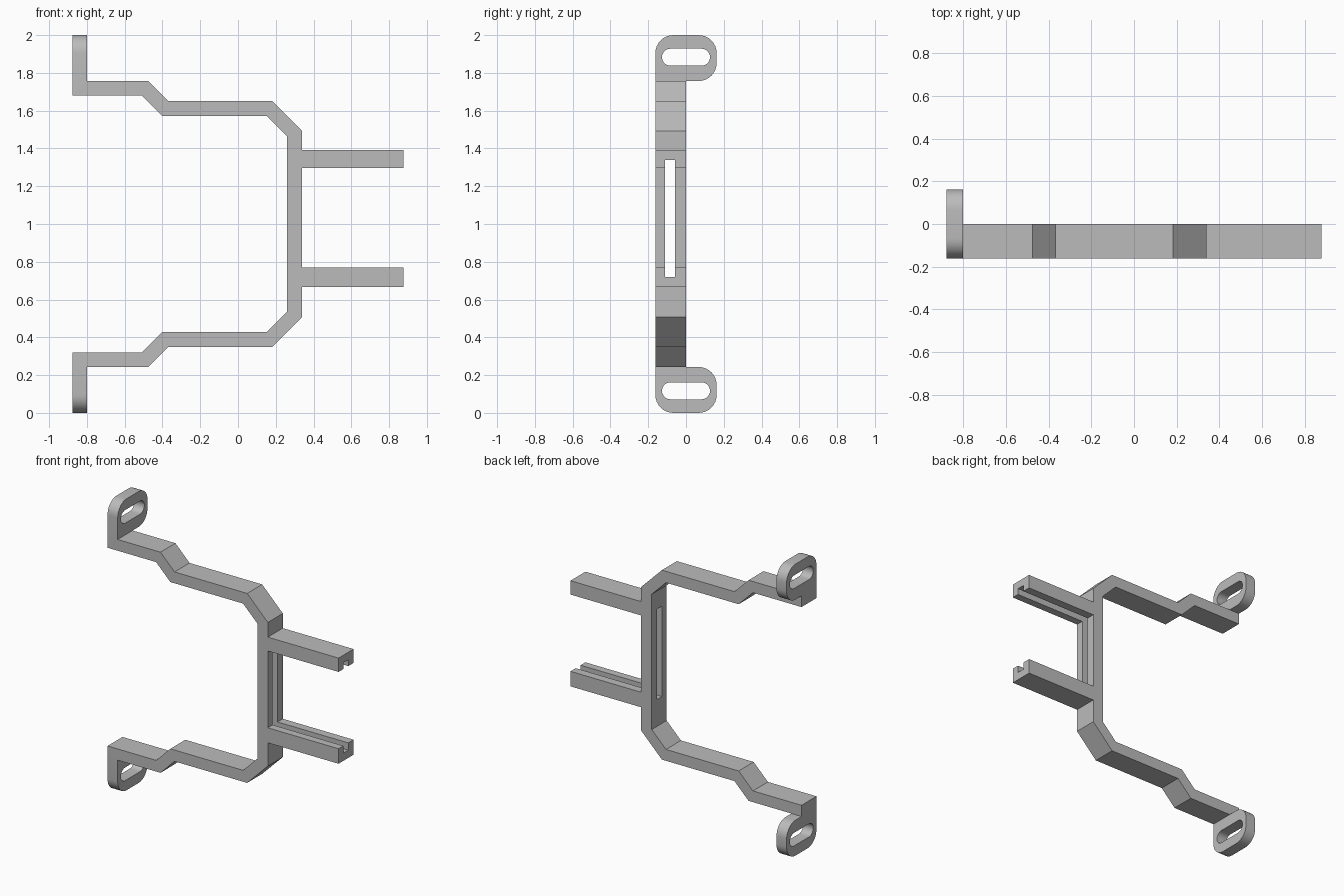
import bpy, bmesh, math
from mathutils import Vector

cube = bpy.data.objects.get("Cube")
if cube:
    bpy.data.objects.remove(cube, do_unlink=True)

grey = bpy.data.materials.new("plain_grey")
grey.use_nodes = True
GREY = (0.5, 0.5, 0.5, 1)
grey.diffuse_color = GREY
grey.node_tree.nodes["Principled BSDF"].inputs["Base Color"].default_value = GREY

END = 0.877                 # half length along x
FRONT, BACK = -0.162, 0.0   # strip faces along y
HALF_TAB = 0.162
TAB_IN = -0.8               # inner face of the mounting tabs
WALL_IN, WALL_OUT = 0.26, 0.34
SLOT_LOW, SLOT_HIGH = 0.72, 1.34


def prism(name, outline, axis, start, stop):
    """Extrude a 2D outline along x (outline in y, z) or y (outline in x, z)."""
    bm = bmesh.new()
    place = (lambda a, b: (start, a, b)) if axis == "x" else (lambda a, b: (a, start, b))
    face = bm.faces.new([bm.verts.new(place(a, b)) for a, b in outline])
    moved = bmesh.ops.extrude_face_region(bm, geom=[face])["geom"]
    offset = Vector((stop - start, 0, 0) if axis == "x" else (0, stop - start, 0))
    bmesh.ops.translate(bm, vec=offset, verts=[v for v in moved if isinstance(v, bmesh.types.BMVert)])
    bmesh.ops.recalc_face_normals(bm, faces=bm.faces)
    mesh = bpy.data.meshes.new(name)
    bm.to_mesh(mesh)
    bm.free()
    mesh.materials.append(grey)
    obj = bpy.data.objects.new(name, mesh)
    bpy.context.collection.objects.link(obj)
    return obj


def combine(target, other, operation):
    """Apply a boolean and remove the helper object."""
    mod = target.modifiers.new("join", "BOOLEAN")
    mod.operation, mod.solver, mod.object = operation, "EXACT", other
    bpy.context.view_layer.objects.active = target
    bpy.ops.object.modifier_apply(modifier=mod.name)
    bpy.data.objects.remove(other, do_unlink=True)


def arc(cy, cz, radius, first, steps, sweep=90):
    angles = [math.radians(first + sweep * i / steps) for i in range(steps + 1)]
    return [(cy + radius * math.cos(a), cz + radius * math.sin(a)) for a in angles]


def rect(a0, b0, a1, b1):
    return [(a0, b0), (a1, b0), (a1, b1), (a0, b1)]


def flip(points):
    """Mirror an outline from the upper half to the lower half."""
    return [(a, 2 - b) for a, b in points]


# Bent strip: upper half of the outer and inner edges, mirrored below
outer = [(TAB_IN, 1.757), (-0.475, 1.757), (-0.368, 1.65), (0.183, 1.65), (WALL_OUT, 1.493)]
inner = [(TAB_IN, 1.68), (-0.508, 1.68), (-0.4, 1.572), (0.152, 1.572), (WALL_IN, 1.464)]
strip = outer + flip(outer)[::-1] + flip(inner) + inner[::-1]
frame = prism("bracket_frame", strip, "y", FRONT, BACK)

# Mounting tabs with rounded corners and an oblong hole
R = 0.095
low, high = 1.757, 2.0
tab = [(FRONT, 1.68), (BACK, 1.68), (BACK, low)]
tab += arc(HALF_TAB - R, low + R, R, -90, 8)
tab += arc(HALF_TAB - R, high - R, R, 0, 8)
tab += arc(R - HALF_TAB, high - R, R, 90, 8)
hole_r, hole_z, hole_y = 0.045, 1.883, 0.082
hole = arc(hole_y, hole_z, hole_r, -90, 14, 180) + arc(-hole_y, hole_z, hole_r, 90, 14, 180)
for side in (lambda p: p, flip):
    plate = prism("mounting_tab", side(tab), "x", -END, TAB_IN)
    combine(plate, prism("hole_cutter", side(hole), "x", -1, -0.7), "DIFFERENCE")
    combine(frame, plate, "UNION")

# Two prongs projecting from the wall
for bottom, top in ((0.667, 0.77), (1.297, 1.392)):
    prong = prism("prong", rect(FRONT, bottom, BACK, top), "x", WALL_OUT, END)
    combine(frame, prong, "UNION")

# One channel forms the wall slot and the facing prong grooves
channel = prism("channel_cutter", rect(-0.11, SLOT_LOW, -0.057, SLOT_HIGH), "x", 0.2, 1)
combine(frame, channel, "DIFFERENCE")

# Clean up flat regions, then smooth only the rounded corners
bm = bmesh.new()
bm.from_mesh(frame.data)
bmesh.ops.remove_doubles(bm, verts=bm.verts, dist=0.0001)
bmesh.ops.dissolve_limit(bm, angle_limit=math.radians(1), verts=bm.verts, edges=bm.edges)
bm.to_mesh(frame.data)
bm.free()
bpy.ops.object.select_all(action="DESELECT")
frame.select_set(True)
bpy.context.view_layer.objects.active = frame
bpy.ops.object.shade_smooth_by_angle(angle=math.radians(30))
